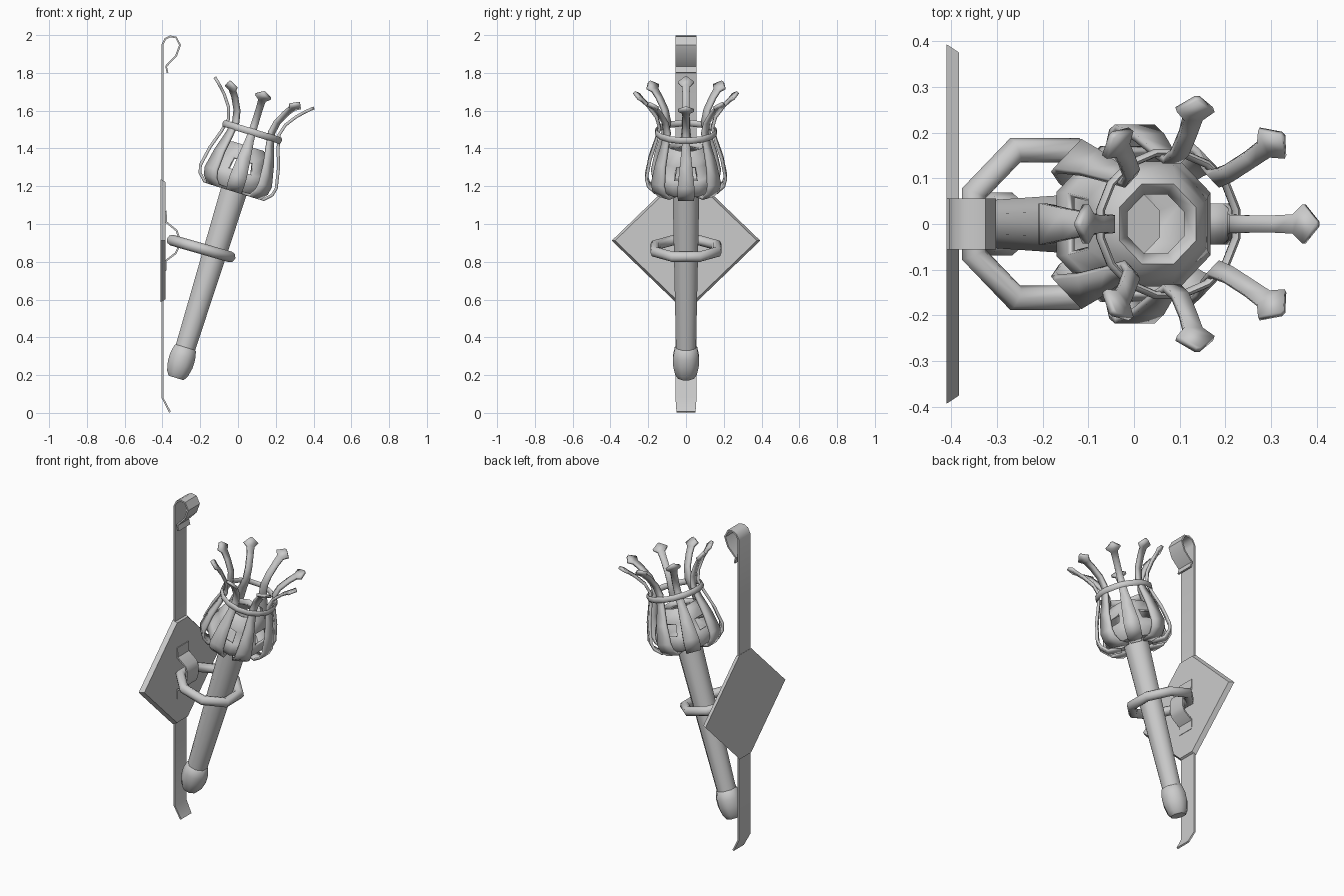
import bpy, bmesh
from math import cos, sin, pi, radians
from mathutils import Matrix, Vector

if "Cube" in bpy.data.objects:
    bpy.data.objects.remove(bpy.data.objects["Cube"])

TORCH = Matrix.Translation((-0.328, 0, 0.185)) @ Matrix.Rotation(radians(17.2), 4, 'Y')


def finish(name, bm, mat=Matrix(), angle=40):
    bmesh.ops.recalc_face_normals(bm, faces=bm.faces)
    me = bpy.data.meshes.new(name)
    bm.to_mesh(me)
    bm.free()
    ob = bpy.data.objects.new(name, me)
    bpy.context.collection.objects.link(ob)
    ob.matrix_world = mat
    bpy.ops.object.select_all(action='DESELECT')
    ob.select_set(True)
    bpy.context.view_layer.objects.active = ob
    bpy.ops.object.shade_smooth_by_angle(angle=radians(angle))
    return ob


def ribbon(name, path, widths, thick, mat=Matrix(), angle=40):
    """Flat bar following (x, z) path, with half widths along y."""
    bm = bmesh.new()
    pts = [Vector(p) for p in path]
    loops = []
    for i, p in enumerate(pts):
        t = (pts[min(i + 1, len(pts) - 1)] - pts[max(i - 1, 0)]).normalized()
        n = Vector((-t.y, t.x)) * thick / 2
        w = widths[i]
        loops.append([bm.verts.new((p.x + a * n.x, b * w, p.y + a * n.y))
                      for a, b in ((1, 1), (1, -1), (-1, -1), (-1, 1))])
    for l0, l1 in zip(loops, loops[1:]):
        for k in range(4):
            bm.faces.new((l0[k], l0[k - 1], l1[k - 1], l1[k]))
    bm.faces.new(loops[0])
    bm.faces.new(loops[-1])
    return finish(name, bm, mat, angle)


def lathe(name, profile, sides=8, mat=Matrix(), closed=False, skip=None, caps=True, angle=50):
    """Turned shape from (radius, height); skip(i, k) leaves a face out."""
    bm = bmesh.new()
    rings = [[bm.verts.new((r * cos(2 * pi * (k - 0.5) / sides), r * sin(2 * pi * (k - 0.5) / sides), z))
              for k in range(sides)] for r, z in profile]
    n = len(rings)
    for i in range(n if closed else n - 1):
        a, b = rings[i], rings[(i + 1) % n]
        for k in range(sides):
            if not (skip and skip(i, k)):
                j = (k + 1) % sides
                bm.faces.new((a[k], a[j], b[j], b[k]))
    if caps and not closed:
        bm.faces.new(rings[0])
        bm.faces.new(rings[-1])
    return finish(name, bm, mat, angle)


def tube_profile(radius, rx, rz, z=0, n=8):
    return [(radius + rx * cos(2 * pi * i / n), z + rz * sin(2 * pi * i / n)) for i in range(n)]


# Wall strip with curled top and kicked-out foot
strip = [(-0.36, 0.004), (-0.4, 0.08), (-0.4, 1.95), (-0.385, 1.98), (-0.36, 1.993), (-0.328, 1.988),
         (-0.307, 1.947), (-0.328, 1.89), (-0.381, 1.835), (-0.373, 1.80)]
ribbon("wall_strip", strip, [0.05] + [0.056] * 9, 0.01)

# Diamond wall plate, truncated at the strip width, with slanted rim
bm = bmesh.new()
faces = []
for x, k in ((-0.41, 1), (-0.383, 0.955)):
    faces.append([bm.verts.new((x, y * k, 0.912 + z * k)) for y, z in
                  ((0.393, 0), (0.056, 0.325), (-0.056, 0.325), (-0.393, 0), (-0.056, -0.325), (0.056, -0.325))])
for f in faces:
    bm.faces.new(f)
for k in range(6):
    bm.faces.new((faces[0][k], faces[0][k - 1], faces[1][k - 1], faces[1][k]))
finish("wall_plate", bm, angle=20)

# Strap joining the holding ring to the plate
strap = [(-0.383, 1.07), (-0.38, 1.01), (-0.325, 0.965), (-0.315, 0.935), (-0.318, 0.87), (-0.33, 0.845),
         (-0.382, 0.805), (-0.385, 0.75)]
ribbon("ring_strap", strap, [0.055] * 8, 0.01)

# Octagonal holding ring
lathe("holding_ring", tube_profile(0.175, 0.029, 0.029), 8,
      Matrix.Translation((-0.195, 0, 0.87)) @ Matrix.Rotation(radians(16), 4, 'Y'), closed=True, angle=60)

# Torch shaft and end cap
lathe("torch_shaft", [(0.057, 0.14), (0.077, 1.07)], 8, TORCH)
lathe("end_cap", [(0.045, 0), (0.062, 0.025), (0.074, 0.075), (0.074, 0.12), (0.064, 0.165), (0.05, 0.175)], 8, TORCH)

# Fire cup with four windows in its wall
cup = lathe("fire_cup", [(0.065, 1.045), (0.15, 1.045), (0.185, 1.09), (0.178, 1.145), (0.148, 1.21),
                         (0.12, 1.265), (0.095, 1.285), (0.07, 1.27)], 8, TORCH,
            skip=lambda i, k: i == 3 and k % 2 == 0, caps=False)
solid = cup.modifiers.new("wall", 'SOLIDIFY')
solid.thickness = 0.022
solid.offset = -1

# Eight curved bars with spear heads around the cup
bar = [(0.09, 1.04), (0.165, 1.04), (0.2, 1.075), (0.21, 1.115), (0.19, 1.22), (0.157, 1.32), (0.14, 1.39),
       (0.157, 1.45), (0.2, 1.51), (0.232, 1.543), (0.25, 1.56), (0.275, 1.582)]
half = [0.03, 0.042, 0.045, 0.045, 0.034, 0.023, 0.02, 0.019, 0.019, 0.021, 0.043, 0.005]
for i in range(8):
    ribbon(f"basket_bar_{i + 1}", bar, half, 0.016, TORCH @ Matrix.Rotation(i * pi / 4, 4, 'Z'), 100)

# Band tying the bars together
lathe("basket_band", tube_profile(0.158, 0.009, 0.018, 1.363), 16, TORCH, closed=True, angle=60)
